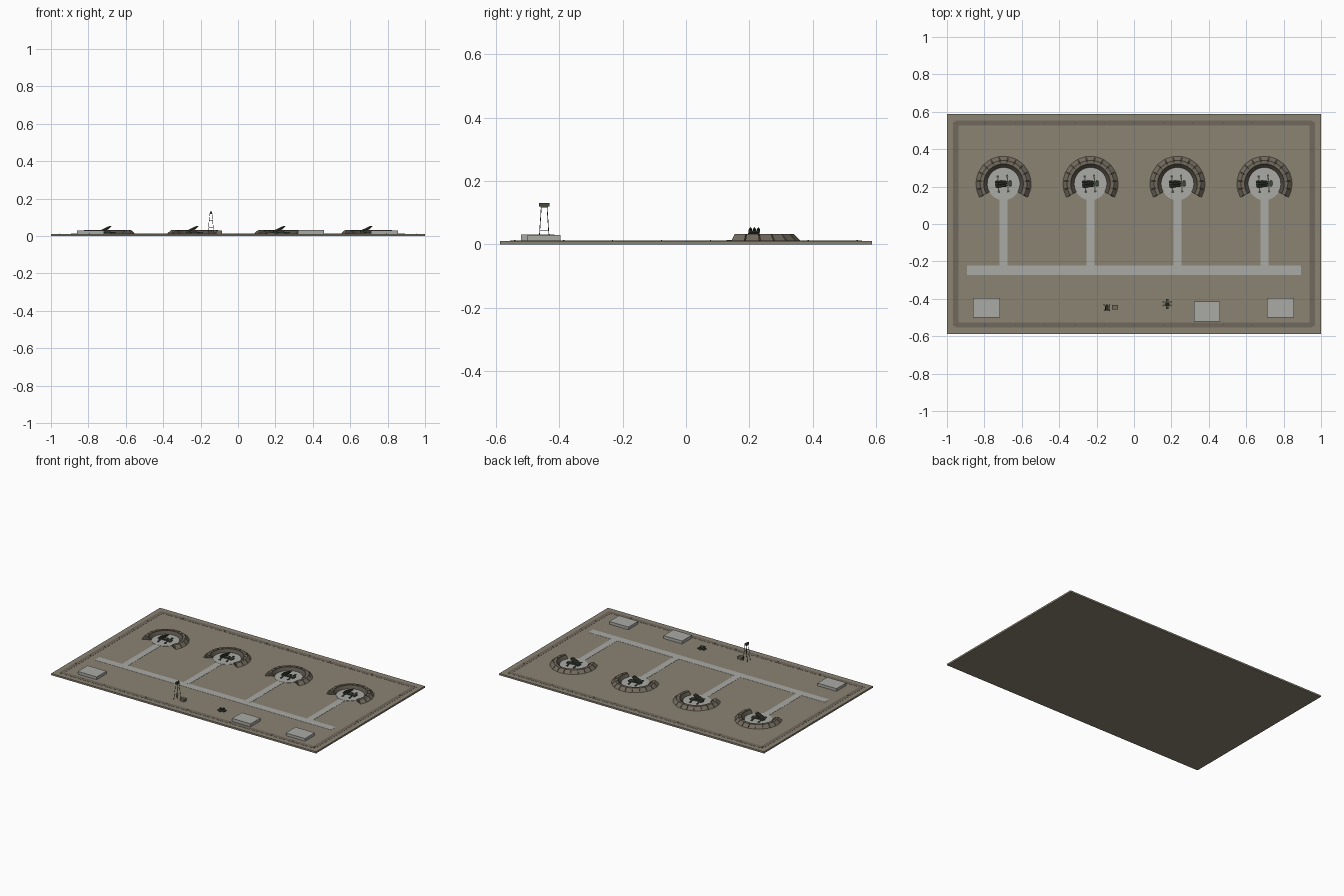
import bpy, bmesh, math
from math import sin, cos, radians, pi
from mathutils import Matrix, Vector

if "Cube" in bpy.data.objects:
    bpy.data.objects.remove(bpy.data.objects["Cube"])


def mat(name, c):
    m = bpy.data.materials.new(name)
    m.diffuse_color = (*c, 1)
    m.use_nodes = True
    m.node_tree.nodes["Principled BSDF"].inputs["Base Color"].default_value = m.diffuse_color
    return m


EARTH = mat("earth", (0.26, 0.23, 0.175))
TRACK = mat("track", (0.16, 0.14, 0.11))
BERM = mat("berm", (0.17, 0.145, 0.11))
CORE = mat("berm_core", (0.09, 0.078, 0.06))
CONCRETE = mat("concrete", (0.40, 0.41, 0.38))
GREEN = mat("dark_green", (0.06, 0.07, 0.05))
G = 0.0115  # ground level


def finish(bm, name, m):
    bmesh.ops.recalc_face_normals(bm, faces=bm.faces)
    me = bpy.data.meshes.new(name)
    bm.to_mesh(me)
    bm.free()
    me.materials.append(m)
    o = bpy.data.objects.new(name, me)
    bpy.context.collection.objects.link(o)
    return o


def add_box(bm, x0, x1, y0, y1, z0, z1, M=Matrix()):
    c = Matrix.Translation(((x0 + x1) / 2, (y0 + y1) / 2, (z0 + z1) / 2))
    bmesh.ops.create_cube(bm, size=1, matrix=M @ c @ Matrix.Diagonal((x1 - x0, y1 - y0, z1 - z0, 1)))


def boxes(name, m, *dims):
    bm = bmesh.new()
    for d in dims:
        add_box(bm, *d)
    return finish(bm, name, m)


def add_rod(bm, a, b, r, n=8, r2=None):
    a, b = Vector(a), Vector(b)
    d = b - a
    M = Matrix.Translation((a + b) / 2) @ d.to_track_quat('Z', 'Y').to_matrix().to_4x4()
    bmesh.ops.create_cone(bm, cap_ends=True, segments=n, radius1=r,
                          radius2=r if r2 is None else r2, depth=d.length, matrix=M)


def add_arc(bm, cx, cy, profile, angles):
    # sweep a closed (radius, z) profile through the angles
    rings = [[bm.verts.new((cx + r * cos(a), cy + r * sin(a), z)) for r, z in profile] for a in angles]
    n = len(profile)
    for p, q in zip(rings, rings[1:]):
        for i in range(n):
            bm.faces.new((p[i], p[(i + 1) % n], q[(i + 1) % n], q[i]))
    bm.faces.new(rings[0])
    bm.faces.new(rings[-1])


# ground slab and perimeter track
boxes("ground", EARTH, (-1, 1, -0.587, 0.587, 0, G))
boxes("perimeter_track", TRACK,
      *[(-0.955, 0.955, s * 0.54 - 0.014, s * 0.54 + 0.014, G - 0.002, G + 0.0008) for s in (-1, 1)],
      *[(s * 0.953 - 0.014, s * 0.953 + 0.014, -0.545, 0.545, G - 0.002, G + 0.0007) for s in (-1, 1)])

# small marker posts along the perimeter
bm = bmesh.new()
for s in (-1, 1):
    for i in range(13):
        x = -0.953 + i * 1.906 / 12
        add_box(bm, x - 0.002, x + 0.002, s * 0.54 - 0.002, s * 0.54 + 0.002, G, G + 0.003)
    for i in range(1, 7):
        y = -0.54 + i * 1.08 / 7
        add_box(bm, s * 0.953 - 0.002, s * 0.953 + 0.002, y - 0.002, y + 0.002, G, G + 0.003)
finish(bm, "perimeter_posts", GREEN)

# main road
boxes("main_road", CONCRETE, (-0.893, 0.893, -0.272, -0.222, G - 0.002, G + 0.001))

PY = 0.215
A0, A1, N = radians(-30), radians(210), 13
for k in range(4):
    px = -0.6975 + 0.465 * k
    boxes("branch_road", CONCRETE, (px - 0.022, px + 0.022, -0.23, PY - 0.07, G - 0.002, G + 0.0012))

    # round launch pad
    bm = bmesh.new()
    add_rod(bm, (px, PY, G - 0.002), (px, PY, G + 0.002), 0.088, 32)
    finish(bm, "launch_pad", CONCRETE)

    # earth berm: continuous core with separate blocks on the outside
    bm = bmesh.new()
    add_arc(bm, px, PY, [(0.084, G - 0.001), (0.138, G - 0.001), (0.119, 0.030), (0.106, 0.030)],
            [A0 + (A1 - A0) * i / 26 for i in range(27)])
    finish(bm, "berm_core", CORE)
    bm = bmesh.new()
    step = (A1 - A0) / N
    for i in range(N):
        a = A0 + step * i
        add_arc(bm, px, PY, [(0.108, G - 0.001), (0.149, G - 0.001), (0.126, 0.0325), (0.108, 0.0325)],
                [a + step * 0.04, a + step * 0.96])
    finish(bm, "berm_blocks", BERM)

    # launcher base with outriggers
    T = Matrix.Translation((px, PY, G)) @ Matrix.Rotation(radians(4), 4, 'Z')
    bm = bmesh.new()
    add_box(bm, -0.045, 0.045, -0.011, 0.011, 0.004, 0.010, T)
    add_box(bm, -0.014, 0.014, -0.016, 0.016, 0.010, 0.014, T)
    for x in (-0.028, 0.022):
        add_box(bm, x - 0.003, x + 0.003, -0.042, 0.042, 0.004, 0.007, T)
        for s in (-1, 1):
            add_box(bm, x - 0.006, x + 0.006, s * 0.042 - 0.005, s * 0.042 + 0.005, 0.001, 0.005, T)
    for x in (-0.036, 0.036):
        for s in (-1, 1):
            add_rod(bm, T @ Vector((x, s * 0.011, 0.006)), T @ Vector((x, s * 0.016, 0.006)), 0.005, 10)
    finish(bm, "launcher_base", GREEN)

    # three raised missiles on rails
    bm = bmesh.new()
    for j in (-1, 0, 1):
        y = j * 0.0125
        add_rod(bm, T @ Vector((-0.042, y, 0.012)), T @ Vector((0.008, y, 0.036)), 0.0052, 8)
        add_rod(bm, T @ Vector((0.008, y, 0.036)), T @ Vector((0.02, y, 0.042)), 0.0052, 8, 0.001)
    R = T @ Matrix.Translation((-0.016, 0, 0.019)) @ Matrix.Rotation(radians(-25.6), 4, 'Y')
    add_box(bm, -0.026, 0.026, -0.017, 0.017, -0.003, 0.0, R)
    add_box(bm, -0.026, -0.018, -0.019, 0.019, -0.001, 0.006, R)
    finish(bm, "missiles", GREEN)

# three bunker buildings
for x0, x1, y0, y1, z in ((-0.86, -0.717, -0.5, -0.395, 0.030),
                          (0.32, 0.46, -0.52, -0.415, 0.032),
                          (0.711, 0.856, -0.5, -0.395, 0.030)):
    boxes("bunker", CONCRETE, (x0, x1, y0, y1, G - 0.001, z))

# radar mast with lattice legs and antenna
TX, TY = -0.145, -0.447
bm = bmesh.new()
for sx in (-1, 1):
    for sy in (-1, 1):
        add_rod(bm, (TX + sx * 0.016, TY + sy * 0.016, G), (TX + sx * 0.006, TY + sy * 0.009, 0.12), 0.0012, 5)
for z in (0.045, 0.085):
    t = (z - G) / (0.12 - G)
    x, y = 0.016 - 0.010 * t, 0.016 - 0.007 * t
    for s in (-1, 1):
        add_rod(bm, (TX - x, TY + s * y, z), (TX + x, TY + s * y, z), 0.0007, 4)
        add_rod(bm, (TX + s * x, TY - y, z), (TX + s * x, TY + y, z), 0.0007, 4)
finish(bm, "mast_legs", GREEN)
boxes("mast_antenna", GREEN, (TX - 0.008, TX + 0.008, TY - 0.012, TY + 0.012, 0.117, 0.121),
      (TX - 0.005, TX + 0.005, TY - 0.016, TY + 0.016, 0.120, 0.131))

# generator cabin beside the mast
boxes("generator_cabin", BERM, (-0.118, -0.086, -0.458, -0.434, G, 0.030))

# control radar: body, crossed outriggers and tilted panel
RX, RY = 0.178, -0.428
boxes("radar_base", GREEN, (RX - 0.007, RX + 0.007, RY - 0.026, RY + 0.026, G + 0.003, G + 0.010),
      *[(RX - 0.024, RX + 0.024, RY + y - 0.003, RY + y + 0.003, G + 0.002, G + 0.006) for y in (-0.008, 0.010)],
      *[(RX + s * 0.021 - 0.004, RX + s * 0.021 + 0.004, RY + y - 0.005, RY + y + 0.005, G, G + 0.004)
        for s in (-1, 1) for y in (-0.008, 0.010)])
bm = bmesh.new()
add_box(bm, -0.012, 0.012, -0.003, 0.003, 0, 0.013,
        Matrix.Translation((RX, RY, G + 0.008)) @ Matrix.Rotation(radians(20), 4, 'X'))
finish(bm, "radar_panel", GREEN)
